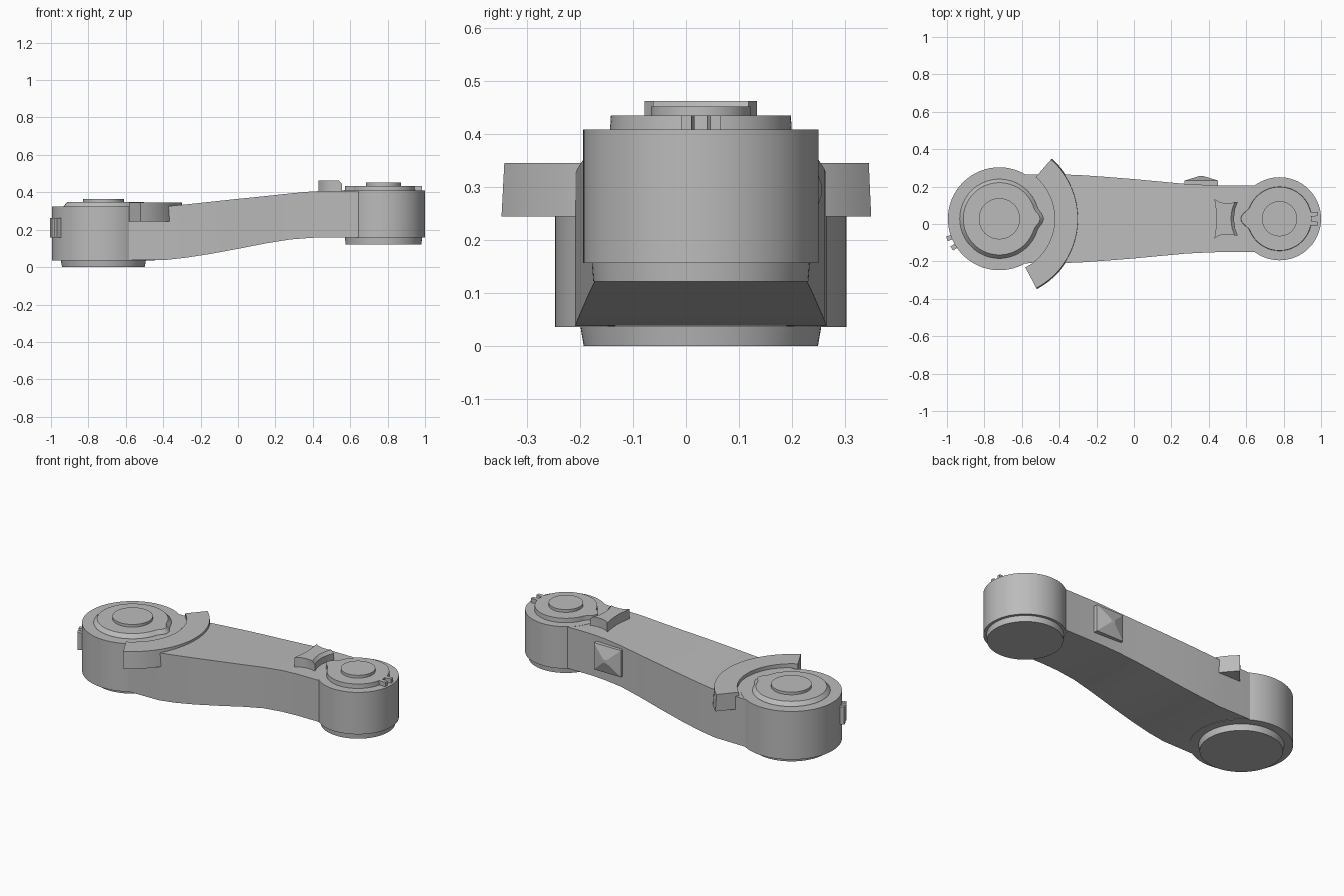
import bpy, bmesh
from math import sin, cos, pi, radians, atan2

cube = bpy.data.objects.get("Cube")
if cube:
    bpy.data.objects.remove(cube, do_unlink=True)

grey = bpy.data.materials.new("satin grey")
grey.use_nodes = True
colour = (0.5, 0.5, 0.5, 1)
grey.diffuse_color = colour
grey.node_tree.nodes["Principled BSDF"].inputs["Base Color"].default_value = colour

Y = 0.028                 # shared hub axis line
BIG, SMALL = (-0.72, Y), (0.778, Y)


def loft(name, rings, angle=25):
    """Skin a list of equal-length closed rings and cap both ends."""
    bm = bmesh.new()
    loops = [[bm.verts.new(p) for p in ring] for ring in rings]
    n = len(rings[0])
    for a, b in zip(loops, loops[1:]):
        for i in range(n):
            j = (i + 1) % n
            bm.faces.new((a[i], a[j], b[j], b[i]))
    bm.faces.new(loops[0][::-1])
    bm.faces.new(loops[-1])
    bmesh.ops.recalc_face_normals(bm, faces=bm.faces)
    mesh = bpy.data.meshes.new(name)
    bm.to_mesh(mesh)
    bm.free()
    mesh.materials.append(grey)
    obj = bpy.data.objects.new(name, mesh)
    bpy.context.collection.objects.link(obj)
    bpy.ops.object.select_all(action="DESELECT")
    obj.select_set(True)
    bpy.context.view_layer.objects.active = obj
    bpy.ops.object.shade_smooth_by_angle(angle=radians(angle))
    return obj


def disc(name, centre, profile, lobe=0, lobe_dir=0, lobe_width=0.3, steps=96):
    """Turned solid from (radius, z) pairs, with an optional rounded lobe."""
    def radius(r, a):
        d = abs(atan2(sin(a - lobe_dir), cos(a - lobe_dir)))
        return r + (lobe * (1 + cos(pi * d / lobe_width)) / 2 if d < lobe_width else 0)
    angles = [2 * pi * i / steps for i in range(steps)]
    loft(name, [[(centre[0] + radius(r, a) * cos(a), centre[1] + radius(r, a) * sin(a), z)
                 for a in angles] for r, z in profile])


def prism(name, outline, z0, z1):
    return loft(name, [[(x, y, z) for x, y in outline] for z in (z0, z1)])


def sector(name, centre, r0, r1, a0, a1, z0, z1, flare=0, steps=32):
    """Annular sector whose outer wall leans out by flare at the bottom."""
    angles = [radians(a0 + (a1 - a0) * i / steps) for i in range(steps + 1)]
    rings = []
    for z, outer in ((z0, r1 + flare), (z1, r1)):
        path = [(outer, a) for a in angles] + [(r0, a) for a in reversed(angles)]
        rings.append([(centre[0] + r * cos(a), centre[1] + r * sin(a), z) for r, a in path])
    loft(name, rings)


# Large hub with its foot, lobed rim and cap
disc("large_hub", BIG, [(0.275, 0.036), (0.275, 0.325)])
disc("large_hub_foot", BIG, [(0.221, 0), (0.228, 0.04)])
disc("large_hub_rim", BIG, [(0.213, 0.32), (0.211, 0.328), (0.193, 0.348)], 0.024, 0, 0.3)
disc("large_hub_cap", BIG, [(0.11, 0.34), (0.11, 0.364)])

# Small hub with its foot, lobed rim and cap
disc("small_hub", SMALL, [(0.222, 0.157), (0.222, 0.409)])
disc("small_hub_foot", SMALL, [(0.203, 0.122), (0.206, 0.16)])
disc("small_hub_rim", SMALL, [(0.172, 0.4), (0.17, 0.435)], 0.036, pi, 0.38)
disc("small_hub_cap", SMALL, [(0.094, 0.43), (0.094, 0.452)])

# Arm: stations of (x, half width, underside, top)
stations = [(-0.6, 0.238, 0.038, 0.322), (-0.38, 0.237, 0.039, 0.325),
            (-0.28, 0.233, 0.05, 0.335), (-0.15, 0.224, 0.07, 0.349),
            (0, 0.212, 0.098, 0.365), (0.15, 0.198, 0.127, 0.38),
            (0.28, 0.186, 0.148, 0.394), (0.4, 0.18, 0.157, 0.405),
            (0.5, 0.177, 0.159, 0.408), (0.67, 0.177, 0.159, 0.408)]
loft("arm", [[(x, Y - w, lo), (x, Y + w, lo), (x, Y + w, hi), (x, Y - w, hi)]
             for x, w, lo, hi in stations])

# Curved guard around the large hub
sector("curved_guard", BIG, 0.295, 0.42, -62, 49, 0.245, 0.346, 0.006)

# Paired lugs on the outside of the large hub
for i, a in enumerate((201, 212)):
    sector(f"hub_lug_{i + 1}", BIG, 0.26, 0.3, a - 2.6, a + 2.6, 0.157, 0.262, 0, 3)

# Notched key at the end of the small hub rim
for side, label in ((1, "left"), (-1, "right")):
    prism(f"rim_key_{label}", [(0.93, Y + side * 0.014), (0.965, Y + side * 0.012),
                               (0.985, Y + side * 0.018), (0.985, Y + side * 0.037),
                               (0.93, Y + side * 0.037)], 0.4, 0.435)

# Waisted stop block with a chamfer facing the small hub
half = [(0.43, 0.106), (0.455, 0.09), (0.485, 0.083), (0.52, 0.083), (0.555, 0.09)]
hub_side = [(0.54, 0.05), (0.534, 0), (0.54, -0.05)]
outline = half + hub_side + [(x, -y) for x, y in reversed(half)] + [(0.438, -0.05), (0.442, 0), (0.438, 0.05)]
loft("stop_block", [[(x - (inset if x > 0.53 else 0), Y + y, z) for x, y in outline]
                    for z, inset in ((0.395, 0), (0.446, 0), (0.463, 0.016))])

# Raised pad with a shallow pyramid face on the arm's back wall
cx, cz = 0.36, 0.295
corners = [(-1, -1), (1, -1), (1, 1), (-1, 1)]
loft("side_pad", [[(cx + sx * w, y, cz + sz * h) for sx, sz in corners]
                  for y, w, h in ((0.19, 0.09, 0.08), (0.232, 0.09, 0.08), (0.256, 0.012, 0.01))], 10)
